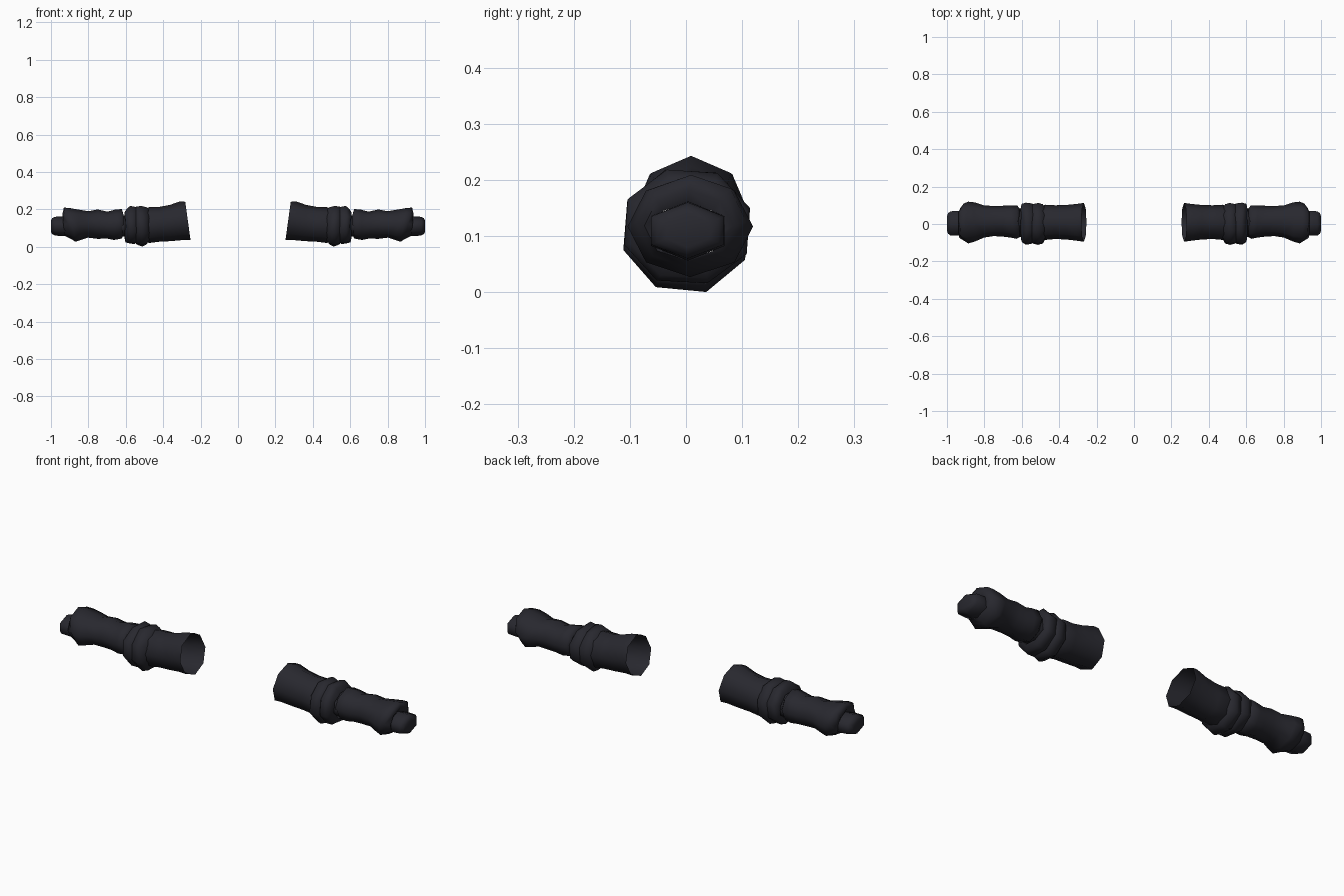
import bpy, math, random

random.seed(4)
cloth = bpy.data.materials.new("charcoal_cloth")
cloth.diffuse_color = (0.021, 0.021, 0.028, 1)


def tube(name, rings, sides=8, phase=0.0, jitter=0.0, capped=False):
    """Loft rings (x, y_min, y_max, z_min, z_max, lean) and mirror to the other arm."""
    angles = [phase + 2 * math.pi * i / sides for i in range(sides)]
    my = max(abs(math.sin(a)) for a in angles)
    mz = max(abs(math.cos(a)) for a in angles)
    verts, faces = [], []
    for x, y0, y1, z0, z1, lean in rings:
        for a in angles:
            s, c = math.sin(a) / my, math.cos(a) / mz
            k = 1 - random.uniform(0, jitter) * 4
            verts.append((x + lean * c + random.uniform(-jitter, jitter),
                          (y0 + y1) / 2 + (y1 - y0) / 2 * s * k,
                          (z0 + z1) / 2 + (z1 - z0) / 2 * c * k))
    for r in range(len(rings) - 1):
        for i in range(sides):
            j = (i + 1) % sides
            faces.append((r * sides + i, (r + 1) * sides + i,
                          (r + 1) * sides + j, r * sides + j))
    if capped:
        faces.append(tuple(range(sides)))
        faces.append(tuple(range(len(verts) - sides, len(verts)))[::-1])
    mesh = bpy.data.meshes.new(name)
    mesh.from_pydata(verts, [], faces)
    mesh.materials.append(cloth)
    ob = bpy.data.objects.new(name, mesh)
    bpy.context.collection.objects.link(ob)
    ob.modifiers.new("other_arm", 'MIRROR').use_mirror_merge = False
    bpy.ops.object.select_all(action='DESELECT')
    ob.select_set(True)
    bpy.context.view_layer.objects.active = ob
    bpy.ops.object.shade_smooth_by_angle(angle=math.radians(75))
    return ob


# flared upper sleeve, open at the shoulder
tube("upper_sleeve", [
    (0.268, -0.095, 0.113, 0.037, 0.240, 0.014),
    (0.30, -0.09, 0.108, 0.036, 0.243, 0.008),
    (0.36, -0.083, 0.102, 0.03, 0.224, 0.003),
    (0.42, -0.08, 0.10, 0.027, 0.213, 0),
    (0.475, -0.085, 0.103, 0.02, 0.212, 0),
    (0.50, -0.075, 0.09, 0.03, 0.20, 0)])

# bunched elbow cuff made of two creased rolls
tube("elbow_cuff_inner_roll", [
    (0.478, -0.08, 0.088, 0.03, 0.198, 0),
    (0.487, -0.104, 0.106, 0.012, 0.212, 0),
    (0.515, -0.114, 0.113, 0.0, 0.220, 0),
    (0.542, -0.106, 0.106, 0.012, 0.214, 0),
    (0.55, -0.085, 0.095, 0.03, 0.195, 0)], 8, math.pi / 8 + 0.08, 0.005)
tube("elbow_cuff_outer_roll", [
    (0.535, -0.09, 0.095, 0.03, 0.20, 0),
    (0.55, -0.109, 0.11, 0.014, 0.214, 0),
    (0.58, -0.112, 0.116, 0.014, 0.220, 0),
    (0.598, -0.10, 0.108, 0.024, 0.206, 0),
    (0.604, -0.072, 0.082, 0.05, 0.182, 0)], 8, math.pi / 8 + 0.08, 0.005)

# narrow joint between cuff and forearm
tube("elbow_joint", [
    (0.58, -0.068, 0.08, 0.05, 0.172, 0),
    (0.61, -0.07, 0.082, 0.055, 0.168, 0),
    (0.64, -0.066, 0.08, 0.05, 0.172, 0)])

# forearm sleeve with soft folds, swelling toward the wrist
tube("forearm_sleeve", [
    (0.612, -0.07, 0.085, 0.06, 0.18, 0),
    (0.624, -0.08, 0.10, 0.043, 0.202, 0),
    (0.66, -0.073, 0.10, 0.036, 0.198, 0),
    (0.70, -0.068, 0.098, 0.044, 0.188, 0),
    (0.75, -0.065, 0.096, 0.042, 0.200, 0),
    (0.80, -0.073, 0.10, 0.048, 0.19, 0),
    (0.85, -0.095, 0.116, 0.034, 0.20, 0.005),
    (0.885, -0.105, 0.12, 0.026, 0.208, 0.018),
    (0.912, -0.09, 0.108, 0.04, 0.210, 0.02),
    (0.932, -0.075, 0.085, 0.055, 0.182, 0.008),
    (0.925, -0.060, 0.066, 0.058, 0.160, 0)], 8, 0, 0.003)

# closed six-sided wrist band with a softly rounded end
tube("wrist_band", [
    (0.90, -0.058, 0.066, 0.060, 0.157, 0),
    (0.935, -0.062, 0.069, 0.056, 0.162, 0),
    (0.98, -0.062, 0.068, 0.06, 0.16, 0),
    (0.994, -0.052, 0.058, 0.068, 0.152, 0),
    (1.0, -0.035, 0.040, 0.08, 0.14, 0)], 6, 0, 0, True)
